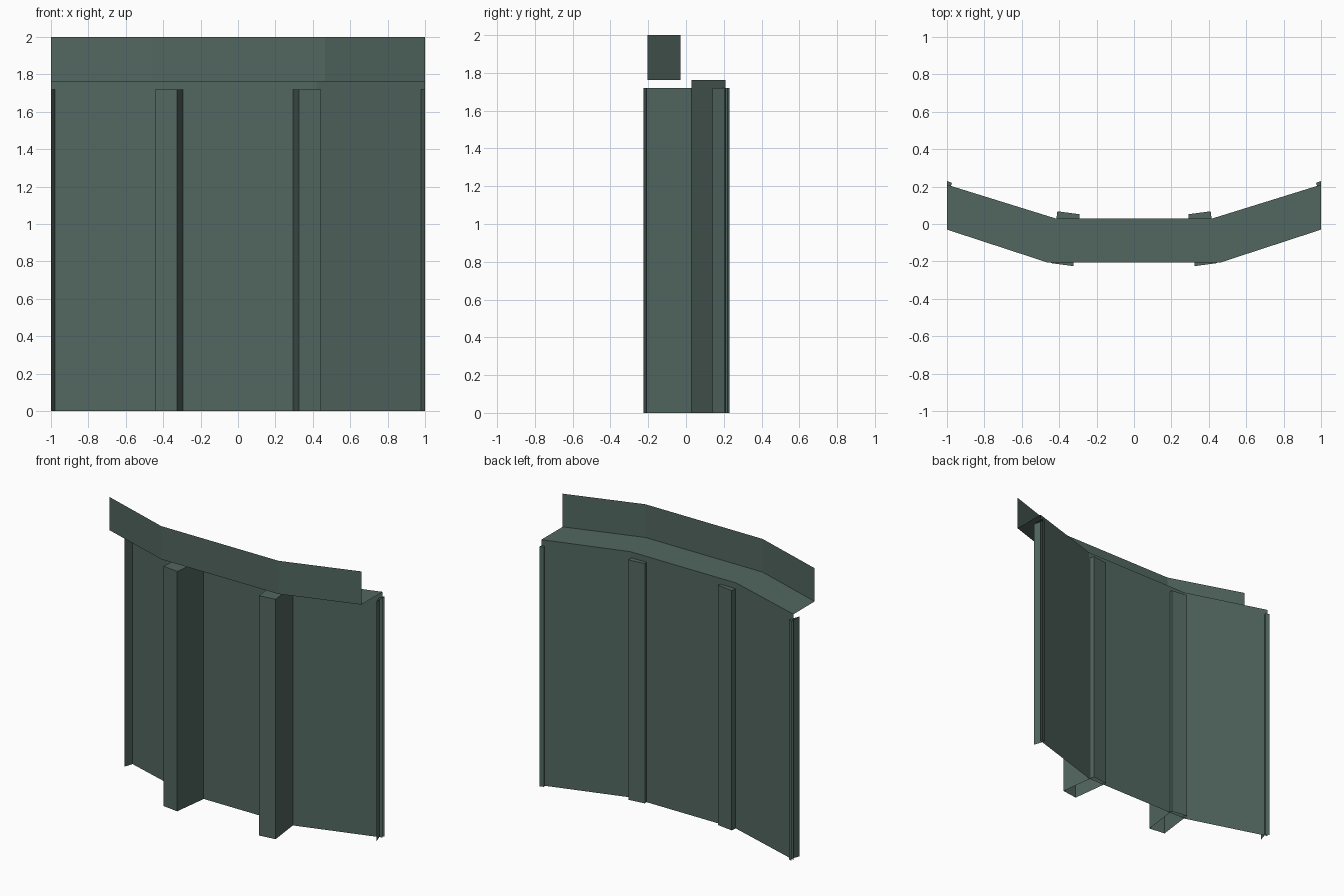
import bpy

if "Cube" in bpy.data.objects:
    bpy.data.objects.remove(bpy.data.objects["Cube"])

mat = bpy.data.materials.new("dark grey green")
mat.diffuse_color = (0.085, 0.135, 0.116, 1)
mat.use_nodes = True
mat.node_tree.nodes["Principled BSDF"].inputs["Base Color"].default_value = mat.diffuse_color

WALL_TOP, POST_TOP, TOP = 1.762, 1.72, 2.0
BACK = [(-1, 0.21), (-0.42, 0.03), (0.42, 0.03), (1, 0.21)]
FRONT = [(-1, -0.03), (-0.465, -0.205), (0.465, -0.205), (1, -0.03)]


def make(name, verts, faces):
    me = bpy.data.meshes.new(name)
    me.from_pydata(verts, [], faces)
    me.materials.append(mat)
    ob = bpy.data.objects.new(name, me)
    bpy.context.collection.objects.link(ob)
    return ob


def strip(name, a, za, b, zb):
    """Sheet joining plan line a at height za to plan line b at height zb."""
    n = len(a)
    verts = [(x, y, za) for x, y in a] + [(x, y, zb) for x, y in b]
    make(name, verts, [(i, i + 1, n + i + 1, n + i) for i in range(n - 1)])


def post(name, plan, closed, side):
    """Upright hollow post, capped on top and open below; plan runs counter-clockwise."""
    pts = [(x * side, y) for x, y in plan]
    if side < 0:
        pts.reverse()
    n = len(pts)
    verts = [(x, y, z) for z in (0, POST_TOP) for x, y in pts]
    faces = [(i, (i + 1) % n, n + (i + 1) % n, n + i) for i in range(n)
             if closed or abs(pts[i][0] - pts[(i + 1) % n][0]) > 0.001]
    faces.append(tuple(range(n, 2 * n)))
    make(name, verts, faces)


# Bent wall panel, flat ledge and upright parapet
strip("wall_panel", BACK, 0, BACK, WALL_TOP)
strip("ledge", FRONT, WALL_TOP, BACK, WALL_TOP)
strip("parapet", FRONT, WALL_TOP, FRONT, TOP)

# Angled posts through the panel, and the slivers of post at both ends
INNER = [(0.325, -0.225), (0.445, -0.209), (0.41, 0.068), (0.29, 0.052)]
END = [(1, 0.14), (1, 0.23), (0.973, 0.22)]
for side, label in ((-1, "left"), (1, "right")):
    post(label + "_post", INNER, True, side)
    post(label + "_end_post", END, False, side)
